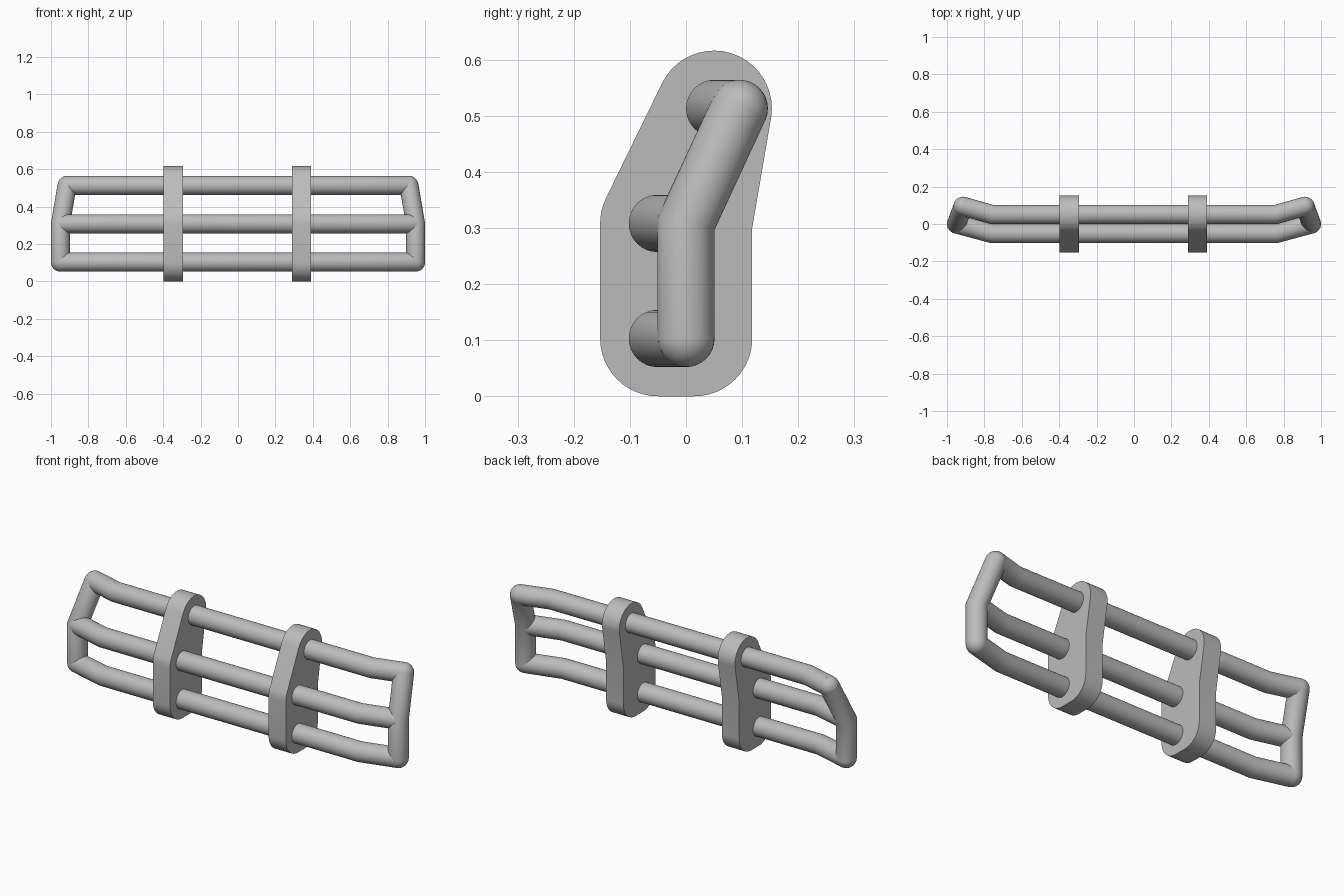
import bpy, bmesh, math
from mathutils import Vector

cube = bpy.data.objects.get("Cube")
if cube:
    bpy.data.objects.remove(cube, do_unlink=True)

grey = bpy.data.materials.new("light grey metal")
colour = (0.5, 0.5, 0.5, 1)
grey.use_nodes = True
grey.diffuse_color = colour
grey.node_tree.nodes["Principled BSDF"].inputs["Base Color"].default_value = colour

R = 0.051        # tube radius
SIDES = 32


def finish(bm, name):
    bmesh.ops.recalc_face_normals(bm, faces=bm.faces)
    mesh = bpy.data.meshes.new(name)
    bm.to_mesh(mesh)
    bm.free()
    mesh.materials.append(grey)
    ob = bpy.data.objects.new(name, mesh)
    bpy.context.collection.objects.link(ob)
    bpy.ops.object.select_all(action='DESELECT')
    ob.select_set(True)
    bpy.context.view_layer.objects.active = ob
    bpy.ops.object.shade_smooth_by_angle(angle=math.radians(35))
    return ob


def tube(name, path, up):
    """Round tube with mitred bends and ball ends."""
    pts = [Vector(p) for p in path]
    dirs = [(b - a).normalized() for a, b in zip(pts, pts[1:])]
    bm = bmesh.new()
    rings = []
    for i, p in enumerate(pts):
        d = dirs[max(i - 1, 0)]
        n = (d + dirs[min(i, len(dirs) - 1)]).normalized()
        u = Vector(up).cross(d).normalized()
        v = d.cross(u)
        ring = []
        for k in range(SIDES):
            a = math.tau * k / SIDES
            off = (u * math.cos(a) + v * math.sin(a)) * R
            off -= d * (off.dot(n) / d.dot(n))
            ring.append(bm.verts.new(p + off))
        rings.append(ring)
    for r, s in zip(rings, rings[1:]):
        for k in range(SIDES):
            j = (k + 1) % SIDES
            bm.faces.new((r[k], r[j], s[j], s[k]))
    bm.faces.new(rings[0])
    bm.faces.new(rings[-1])
    for p in (pts[0], pts[-1]):
        ball = bmesh.ops.create_uvsphere(bm, u_segments=SIDES, v_segments=16, radius=R)
        bmesh.ops.translate(bm, verts=ball["verts"], vec=p)
    return finish(bm, name)


# Cross bars: straight in the middle, swept back at both ends
BEND = 0.76
ends = {"lower": (0.949, 0.0, 0.103),
        "middle": (0.949, 0.0, 0.308),
        "upper": (0.914, 0.095, 0.513)}
front_y = {"lower": -0.051, "middle": -0.051, "upper": 0.051}
for level, (x, y, z) in ends.items():
    fy = front_y[level]
    tube(level + "_bar",
         [(-x, y, z), (-BEND, fy, z), (BEND, fy, z), (x, y, z)], (0, 0, 1))

# End posts joining the three bars
for side, s in (("left", 1), ("right", -1)):
    tube(side + "_end_post", [(s * x, y, z) for x, y, z in ends.values()], (0, 1, 0))


def arc(cy, cz, start, end, radius=0.103, steps=20):
    angles = [math.radians(start + (end - start) * i / steps) for i in range(steps + 1)]
    return [(cy + radius * math.cos(a), cz + radius * math.sin(a)) for a in angles]


# Mounting plates: rounded side profile extruded across x
profile = (arc(0.05, 0.513, -8, 154) + arc(-0.05, 0.308, 154, 180, steps=4)
           + arc(-0.05, 0.103, 180, 270, steps=12)
           + arc(0.015, 0.103, 270, 360, steps=12) + [(0.118, 0.3)])
for side, x in (("left", 0.339), ("right", -0.346)):
    bm = bmesh.new()
    face = bm.faces.new([bm.verts.new((x - 0.051, y, z)) for y, z in profile])
    out = bmesh.ops.extrude_face_region(bm, geom=[face], use_keep_orig=True)
    moved = [g for g in out["geom"] if isinstance(g, bmesh.types.BMVert)]
    bmesh.ops.translate(bm, verts=moved, vec=(0.102, 0, 0))
    finish(bm, side + "_mounting_plate")
